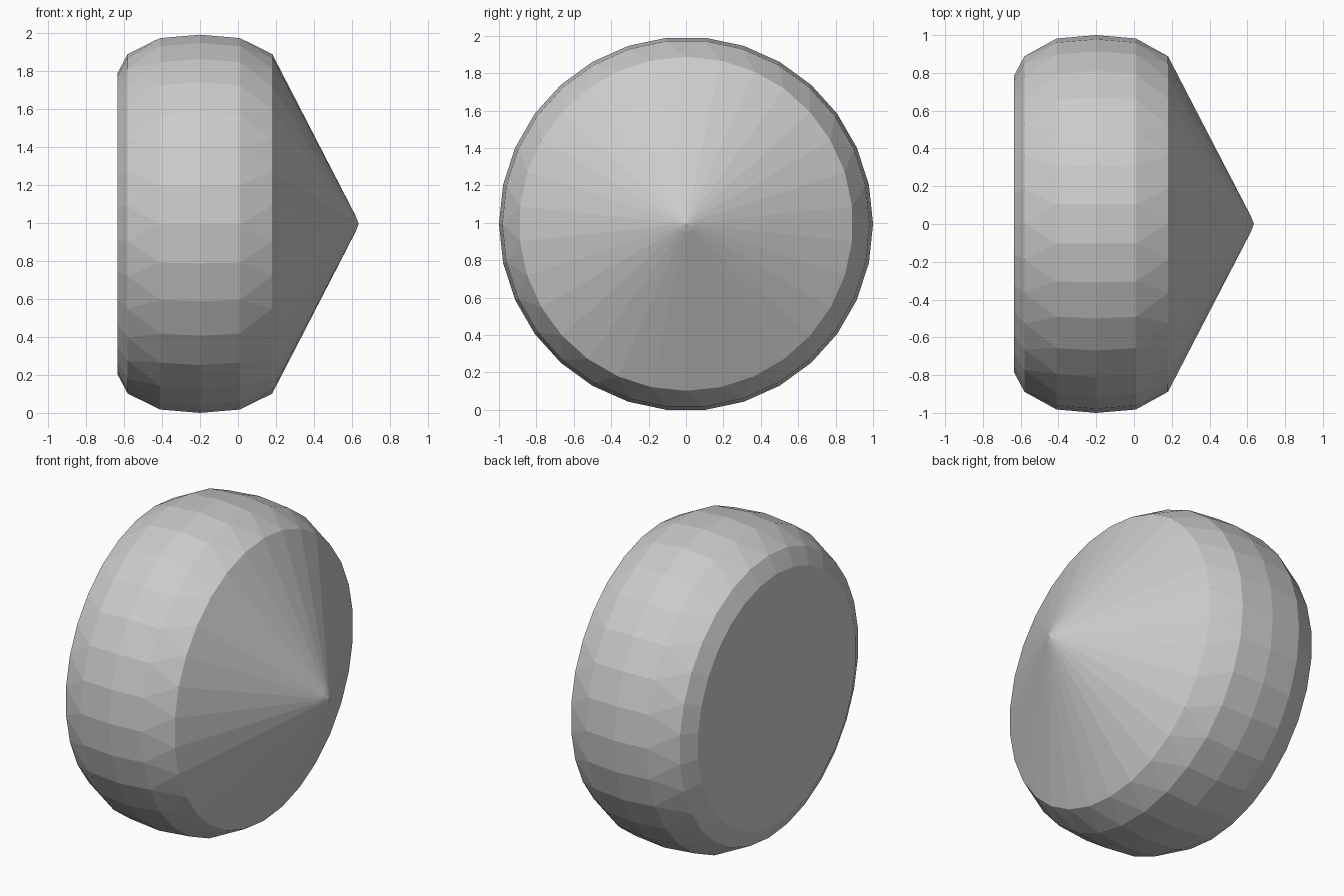
import bpy
import bmesh
from math import sin, cos, pi

if "Cube" in bpy.data.objects:
    bpy.data.objects.remove(bpy.data.objects["Cube"])

SIDES = 30
STEP = 2 * pi / SIDES
CENTRE_Z = cos(STEP / 2)


def ring(bm, x, radius, turn):
    # One ring of points around the x axis, optionally staggered by half a side
    for i in range(SIDES):
        a = (i + turn) * STEP
        bm.verts.new((x, radius * cos(a), CENTRE_Z + radius * sin(a)))


# Profile from the flat back, over the rounded rim, to the cone tip
profile = [
    (-0.635, 0.79, 0.5),
    (-0.58, 0.893, 0.5),
    (-0.41, 0.982, 0),
    (-0.20, 1.0, 0),
    (0.01, 0.982, 0),
    (0.18, 0.893, 0.5),
    (0.618, 0.043, 0.5),
]

bm = bmesh.new()
for x, radius, turn in profile:
    ring(bm, x, radius, turn)
bm.verts.new((0.635, 0, CENTRE_Z))

# Faceted convex skin over the rings
result = bmesh.ops.convex_hull(bm, input=bm.verts[:])
loose = [v for v in bm.verts if not v.link_faces]
bmesh.ops.delete(bm, geom=loose, context='VERTS')
bmesh.ops.dissolve_limit(bm, angle_limit=0.005, verts=bm.verts[:], edges=bm.edges[:])
bmesh.ops.recalc_face_normals(bm, faces=bm.faces[:])

mesh = bpy.data.meshes.new("cone_faced_disc")
bm.to_mesh(mesh)
bm.free()
disc = bpy.data.objects.new("cone_faced_disc", mesh)
bpy.context.collection.objects.link(disc)
